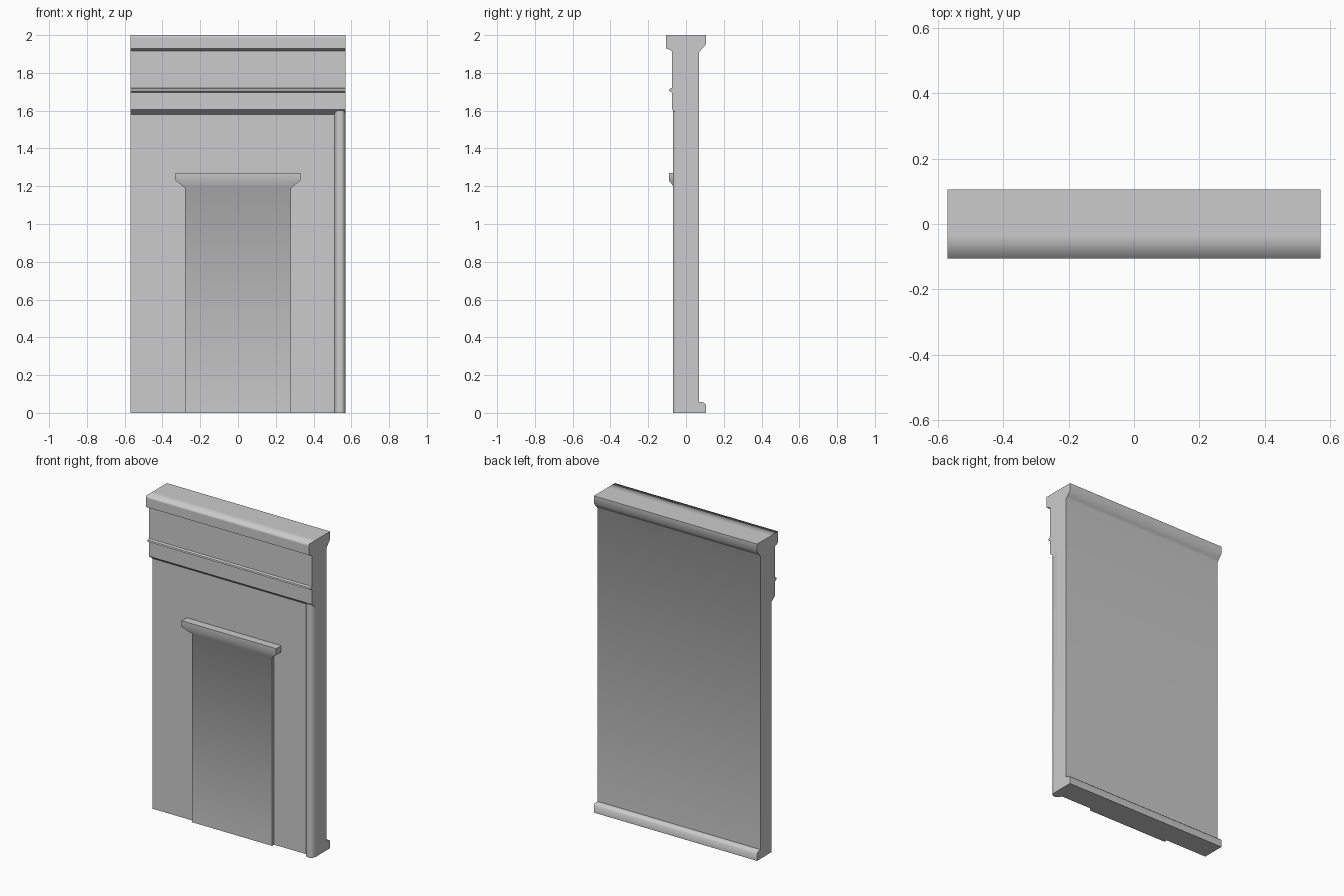
import bpy, bmesh, math

cube = bpy.data.objects.get("Cube")
if cube:
    bpy.data.objects.remove(cube)

stone = bpy.data.materials.new("grey_stone")
stone.use_nodes = True
GREY = (0.6, 0.6, 0.6, 1)
stone.diffuse_color = GREY
stone.node_tree.nodes["Principled BSDF"].inputs["Base Color"].default_value = GREY


def loft(name, rings, angle):
    """Join equal rings of points into a closed solid, smooth below the angle."""
    bm = bmesh.new()
    loops = [[bm.verts.new(p) for p in ring] for ring in rings]
    n = len(loops[0])
    for a, b in zip(loops, loops[1:]):
        for i in range(n):
            j = (i + 1) % n
            bm.faces.new((a[i], a[j], b[j], b[i]))
    bm.faces.new(loops[0])
    bm.faces.new(loops[-1])
    bmesh.ops.recalc_face_normals(bm, faces=bm.faces)
    for f in bm.faces:
        f.smooth = True
    for e in bm.edges:
        e.smooth = e.calc_face_angle(0) < math.radians(angle)
    mesh = bpy.data.meshes.new(name)
    bm.to_mesh(mesh)
    bm.free()
    mesh.materials.append(stone)
    obj = bpy.data.objects.new(name, mesh)
    bpy.context.collection.objects.link(obj)
    return obj


W = 0.57      # half width
WALL = -0.04  # front plane of the wall

# Wall with frieze, cornice and rear ledges: one side profile (y, z) run across
profile = [
    (0.105, 0), (0.105, 0.045), (0.095, 0.055), (0.07, 0.058),
    (0.07, 1.91), (0.082, 1.925), (0.105, 1.95), (0.105, 2),
    (-0.035, 2), (-0.105, 2), (-0.105, 1.985), (-0.105, 1.93), (-0.075, 1.917),
    (-0.075, 1.72), (-0.088, 1.715), (-0.09, 1.705), (-0.075, 1.697),
    (-0.075, 1.607), (WALL, 1.58), (WALL, 0),
]
wall = loft("wall", [[(x, y, z) for y, z in profile] for x in (-W, W)], 50)

# Soft front edge on top of the cornice
for e in wall.data.edges:
    a, b = (wall.data.vertices[i].co for i in e.vertices)
    if all(v.y < -0.1 and v.z > 1.99 for v in (a, b)):
        e.use_edge_sharp = False

# Corner moulding on the left edge
bead = [(0.51, WALL), (0.517, -0.058), (0.528, -0.068), (0.55, -0.07),
        (0.562, -0.062), (W, WALL), (W, 0), (0.51, 0)]
loft("corner_moulding", [[(x, y, z) for x, y in bead] for z in (0, 1.6)], 50)

# Central pier flaring into a cap: half width, front plane, height
sections = [(0.28, -0.06, 0), (0.28, -0.06, 1.19), (0.33, -0.09, 1.23), (0.33, -0.09, 1.27)]
loft("pier_and_cap", [[(-w, y, z), (w, y, z), (w, WALL + 0.01, z), (-w, WALL + 0.01, z)]
                      for w, y, z in sections], 55)
